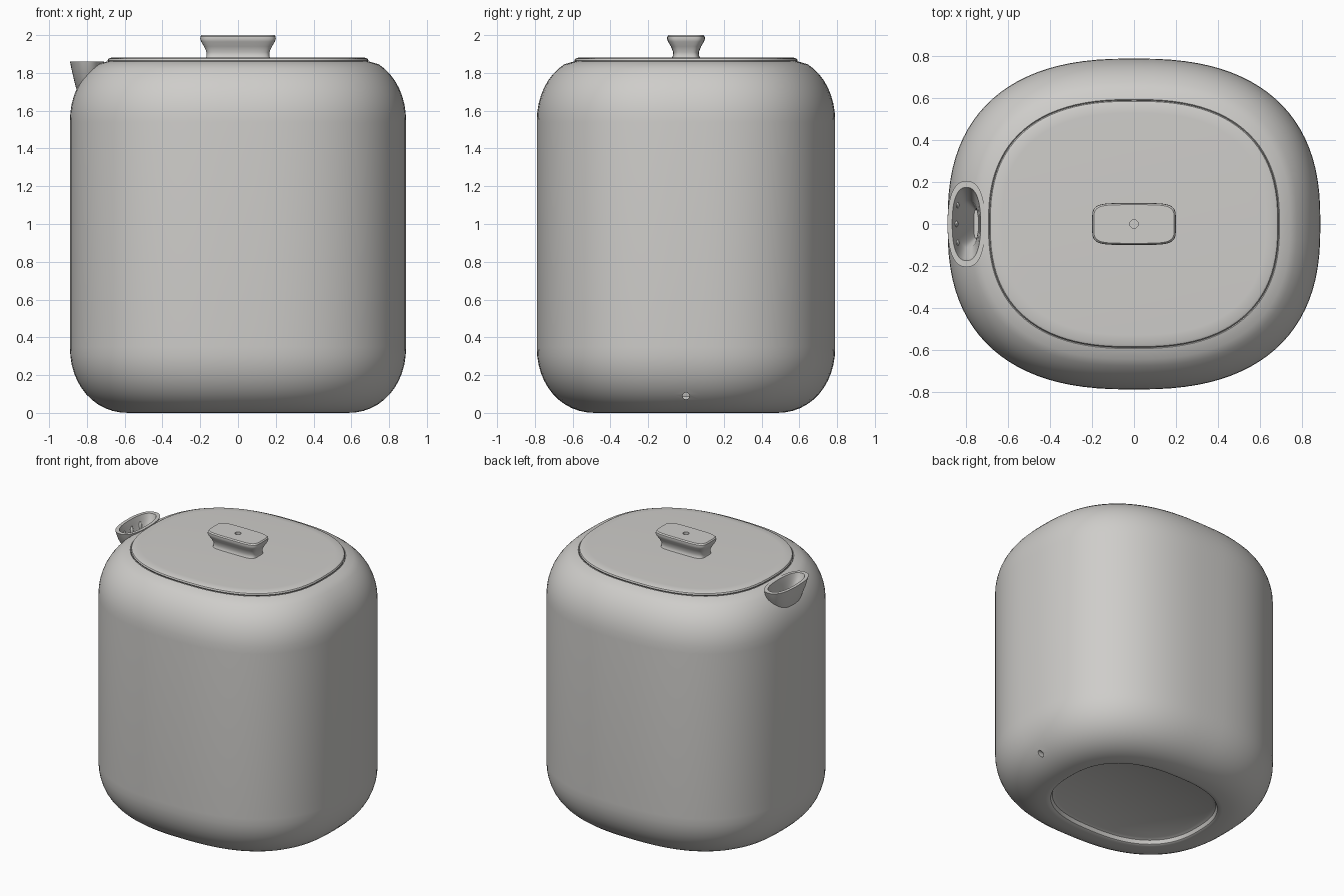
import bpy, bmesh, math

if "Cube" in bpy.data.objects:
    bpy.data.objects.remove(bpy.data.objects["Cube"])

SEG = 96


def material(name, c):
    m = bpy.data.materials.new(name)
    m.diffuse_color = (*c, 1)
    m.use_nodes = True
    m.node_tree.nodes["Principled BSDF"].inputs["Base Color"].default_value = m.diffuse_color
    return m


GREY = material("warm_grey_glaze", (0.62, 0.61, 0.59))
PALE = material("pale_glaze", (0.85, 0.85, 0.82))


def ring(z, a, b, n=2.5, cx=0.0):
    # superellipse outline
    pts = []
    for i in range(SEG):
        t = 2 * math.pi * i / SEG
        c, s = math.cos(t), math.sin(t)
        pts.append((cx + a * math.copysign(abs(c) ** (2 / n), c),
                    b * math.copysign(abs(s) ** (2 / n), s), z))
    return pts


def loft(name, rings, mat=GREY):
    bm = bmesh.new()
    loops = [[bm.verts.new(p) for p in r] for r in rings]
    for lo, hi in zip(loops, loops[1:]):
        for i in range(SEG):
            j = (i + 1) % SEG
            bm.faces.new((lo[i], lo[j], hi[j], hi[i]))
    bm.faces.new(list(reversed(loops[0])))
    bm.faces.new(loops[-1])
    bmesh.ops.recalc_face_normals(bm, faces=bm.faces)
    me = bpy.data.meshes.new(name)
    bm.to_mesh(me)
    bm.free()
    me.materials.append(mat)
    ob = bpy.data.objects.new(name, me)
    bpy.context.collection.objects.link(ob)
    return ob


def activate(ob):
    bpy.ops.object.select_all(action='DESELECT')
    ob.select_set(True)
    bpy.context.view_layer.objects.active = ob


def smooth(ob, angle=35):
    activate(ob)
    bpy.ops.object.shade_smooth_by_angle(angle=math.radians(angle))


def cut(ob, cutter):
    mod = ob.modifiers.new("cut", 'BOOLEAN')
    mod.operation = 'DIFFERENCE'
    mod.solver = 'EXACT'
    mod.object = cutter
    activate(ob)
    bpy.ops.object.modifier_apply(modifier=mod.name)
    bpy.data.objects.remove(cutter)


def inset_ring(d, z):
    return ring(z, 0.89 - d, 0.79 - d)


def corner(d0, z0, dr, zr, steps, up):
    # rounded shoulder from the wall inwards, or the reverse at the foot
    out = []
    for k in range(steps + 1):
        t = math.pi / 2 * k / steps
        s, c = math.sin(t) ** 0.95, math.cos(t) ** 0.95 if k < steps else 0
        out.append((d0 + dr * (1 - c), z0 + zr * s * up))
    return out


# hollow body: foot recess, rounded foot, wall, shoulder, opening, inside
foot = corner(0, 0.35, 0.31, 0.35, 12, -1)[::-1]
shoulder = corner(0, 1.54, 0.30, 0.35, 12, 1)
shoulder = [p for p in shoulder if p[0] < 0.17 and p[1] < 1.85] + [(0.195, 1.86)]
profile = [(0.37, 0.04), (0.35, 0.03), (0.34, 0.006), (0.33, 0.0)] + foot
profile += shoulder + [(0.20, 1.855), (0.21, 1.78), (0.13, 1.66), (0.07, 1.5),
                       (0.07, 0.38), (0.10, 0.24), (0.18, 0.14), (0.36, 0.08)]
body = loft("body", [inset_ring(d, z) for d, z in profile])

# spout: a scoop set into the shoulder, opening upwards
scoop = [(1.86, -0.80, 0.090, 0.205), (1.80, -0.797, 0.080, 0.185),
         (1.72, -0.79, 0.068, 0.135), (1.60, -0.755, 0.032, 0.09)]


def scoop_rings(t, lift=0.0):
    return [ring(z + lift, a - t, b - t, 2.4, cx) for z, cx, a, b in scoop]


z, cx, a, b = scoop[0]
cutter = loft("spout_cutter", scoop_rings(0.01, 0.004)
              [::-1] + [ring(1.95, a - 0.01, b - 0.01, 2.4, cx)])
cut(body, cutter)
inner = scoop_rings(0.022, 0.02)
inner[0] = ring(1.86, a - 0.022, b - 0.03, 2.4, cx)
spout = loft("spout", scoop_rings(0.0)[::-1] + inner)

# small hole low on the right-hand side
bpy.ops.mesh.primitive_cylinder_add(vertices=24, radius=0.018, depth=0.5,
                                    location=(0.80, 0, 0.09),
                                    rotation=(0, math.pi / 2, 0))
cut(body, bpy.context.object)
smooth(body)
smooth(spout)

# three strainer spots inside the spout
for i, y in enumerate((-0.09, 0.0, 0.09)):
    bpy.ops.mesh.primitive_uv_sphere_add(segments=16, ring_count=8, radius=1,
                                         location=(-0.848 + 0.6 * y * y, y, 1.79))
    spot = bpy.context.object
    spot.name = f"strainer_spot_{i + 1}"
    spot.scale = (0.01, 0.014, 0.035)
    spot.data.materials.append(PALE)
    smooth(spot, 60)

# lid with a plug underneath and a softened rim
lid = loft("lid", [inset_ring(d, z) for d, z in [
    (0.30, 1.79), (0.24, 1.79), (0.24, 1.855), (0.203, 1.857), (0.199, 1.866),
    (0.204, 1.875), (0.215, 1.88), (0.26, 1.882)]])
smooth(lid)

# flared knob with a small vent hole in the top
knob_profile = [(1.875, 0.172, 0.078), (1.89, 0.166, 0.070), (1.91, 0.166, 0.068),
                (1.94, 0.180, 0.080), (1.965, 0.195, 0.095), (1.98, 0.200, 0.100),
                (1.992, 0.199, 0.099), (2.0, 0.192, 0.092)]
knob = loft("knob", [ring(z, a, b, 5) for z, a, b in knob_profile]
            + [ring(2.0, 0.02, 0.02, 2), ring(1.90, 0.02, 0.02, 2)])
smooth(knob)
